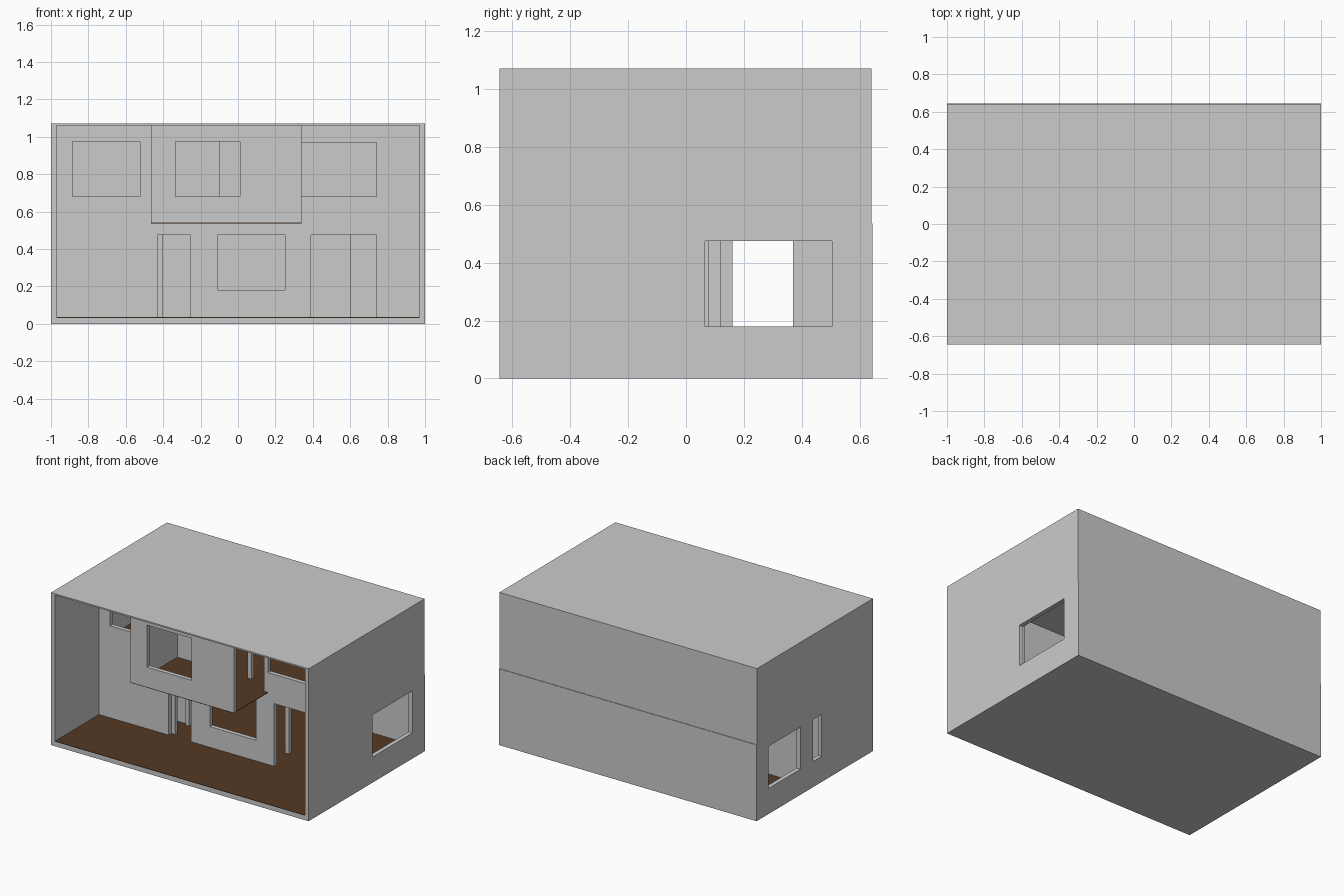
import bpy, bmesh

if "Cube" in bpy.data.objects:
    bpy.data.objects.remove(bpy.data.objects["Cube"])

def material(name, rgb):
    m = bpy.data.materials.new(name)
    m.diffuse_color = (*rgb, 1)
    m.use_nodes = True
    m.node_tree.nodes["Principled BSDF"].inputs["Base Color"].default_value = m.diffuse_color
    return m

GRAY = material("plaster_gray", (0.6, 0.6, 0.6))
BROWN = material("wood_brown", (0.09, 0.041, 0.017))
T = 0.03  # wall thickness

def finish(name, bm, mat):
    bmesh.ops.recalc_face_normals(bm, faces=bm.faces)
    me = bpy.data.meshes.new(name)
    bm.to_mesh(me)
    bm.free()
    me.materials.append(mat)
    ob = bpy.data.objects.new(name, me)
    bpy.context.collection.objects.link(ob)
    return ob

def box(name, lo, hi, mat):
    bm = bmesh.new()
    bmesh.ops.create_cube(bm, size=1)
    for v in bm.verts:
        v.co = [lo[i] + (hi[i] - lo[i]) * (v.co[i] + 0.5) for i in range(3)]
    return finish(name, bm, mat)

def wall(name, axis, pos, u, z, holes=(), thick=T):
    """Upright panel running along 'x' or 'y'; each hole is (u0, u1, z0, z1)."""
    us = sorted({*u, *(h[k] for h in holes for k in (0, 1))})
    zs = sorted({*z, *(h[k] for h in holes for k in (2, 3))})
    place = (lambda a, b: (a, pos, b)) if axis == 'x' else (lambda a, b: (pos, a, b))
    bm = bmesh.new()
    grid = {(a, b): bm.verts.new(place(a, b)) for a in us for b in zs}
    for a0, a1 in zip(us, us[1:]):
        for b0, b1 in zip(zs, zs[1:]):
            ca, cb = (a0 + a1) / 2, (b0 + b1) / 2
            if not any(h[0] < ca < h[1] and h[2] < cb < h[3] for h in holes):
                bm.faces.new([grid[p] for p in ((a0, b0), (a1, b0), (a1, b1), (a0, b1))])
    bmesh.ops.delete(bm, geom=[v for v in bm.verts if not v.link_faces], context='VERTS')
    new = bmesh.ops.extrude_face_region(bm, geom=bm.faces[:], use_keep_orig=True)
    for v in new['geom']:
        if isinstance(v, bmesh.types.BMVert):
            v.co[1 if axis == 'x' else 0] += thick
    bmesh.ops.recalc_face_normals(bm, faces=bm.faces)
    bmesh.ops.dissolve_limit(bm, angle_limit=0.01, verts=bm.verts[:], edges=bm.edges[:])
    return finish(name, bm, GRAY)

F, MID, TOP, ROOF = 0.035, 0.54, 1.06, 1.07
FRONT, BACK, FACADE = -0.645, 0.645, -0.155
DOOR = 0.475

# outer shell
box("base_slab", (-1, FRONT, 0), (1, BACK, F - 0.003), GRAY)
box("ground_floor", (-0.97, FRONT, F - 0.003), (0.97, BACK - T, F), BROWN)
box("roof", (-1, FRONT, TOP), (1, 0.641, ROOF), GRAY)
wall("left_wall", 'y', -1, (FRONT, 0.641), (F - 0.003, TOP),
     [(0.16, 0.515, 0.18, DOOR), (-0.077, 0.02, 0.18, DOOR)])
wall("right_wall", 'y', 0.97, (FRONT, 0.641), (F - 0.003, TOP),
     [(0.065, 0.505, 0.18, DOOR)])
box("back_wall_lower", (-1, BACK - T, F - 0.003), (1, BACK, 0.535), GRAY)
box("back_wall_upper", (-1, BACK - T, 0.535), (1, 0.641, TOP), GRAY)

# recessed facade over both storeys, open behind the upper bay
wall("facade", 'x', FACADE, (-0.97, 0.97), (F, TOP),
     [(-0.43, -0.255, F, DOOR), (-0.11, 0.25, 0.18, DOOR), (0.39, 0.74, F, DOOR),
      (-0.885, -0.525, 0.68, 0.975), (-0.435, 0.31, MID, TOP), (0.34, 0.74, 0.68, 0.97)])

# upper storey floor and projecting bay
box("upper_slab", (-0.97, FACADE + T, 0.52), (0.97, BACK - T, MID - 0.003), GRAY)
box("upper_floor", (-0.97, FACADE + T, MID - 0.003), (0.97, BACK - T, MID), BROWN)
box("bay_floor", (-0.465, -0.53, MID - 0.003), (0.34, FACADE + T, MID + 0.001), BROWN)
wall("bay_front", 'x', -0.53, (-0.465, 0.34), (MID, TOP), [(-0.335, 0.01, 0.68, 0.975)])
wall("bay_left_wall", 'y', -0.465, (-0.5, -0.04), (MID, TOP))

# upper storey partition with a doorway
wall("upper_partition", 'x', -0.05, (-0.465, 0.14), (MID, TOP), [(-0.1, 0.11, MID, 0.975)])

# lower storey partitions
wall("left_cross_wall", 'x', 0.05, (-0.97, -0.4), (F, 0.52))
wall("right_cross_wall", 'x', 0.05, (0.33, 0.97), (F, 0.52), [(0.36, 0.6, F, DOOR)])
wall("left_partition", 'y', -0.43, (FACADE + T, BACK - T), (F, 0.52),
     [(-0.1, 0.03, F, DOOR), (0.12, 0.37, F, DOOR)])
wall("right_partition", 'y', 0.33, (0.08, BACK - T), (F, 0.52), [(0.08, 0.37, F, DOOR)])
